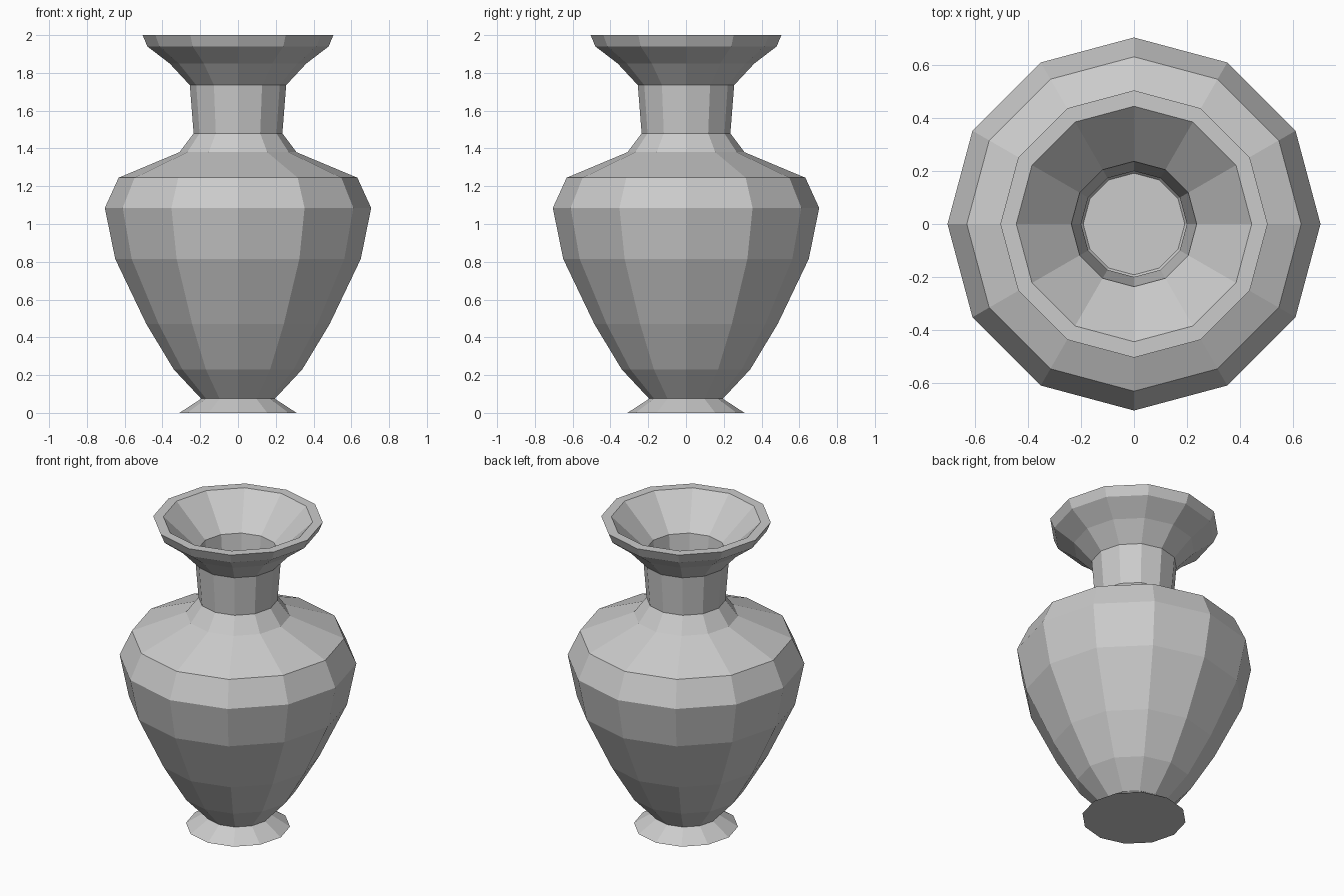
import bpy, bmesh, math

if "Cube" in bpy.data.objects:
    bpy.data.objects.remove(bpy.data.objects["Cube"])

SIDES = 12

# Profile (radius, height): outside going up, over the lip, then down inside
outer = [(0.31, 0), (0.195, 0.075), (0.34, 0.23), (0.485, 0.47), (0.65, 0.815),
         (0.705, 1.085), (0.632, 1.245), (0.31, 1.38), (0.235, 1.48),
         (0.255, 1.735), (0.362, 1.85), (0.48, 1.94), (0.505, 2.0)]
inner = [(0.445, 2.0), (0.237, 1.8), (0.2, 1.46), (0.28, 1.345), (0.59, 1.215),
         (0.66, 1.08), (0.61, 0.83), (0.45, 0.49), (0.3, 0.25), (0.192, 0.11)]


def lathe(name, profile):
    """Revolve a profile into a faceted solid, capped at both ends."""
    bm = bmesh.new()
    rings = []
    for r, z in profile:
        rings.append([bm.verts.new((r * math.cos(2 * math.pi * i / SIDES),
                                    r * math.sin(2 * math.pi * i / SIDES), z))
                      for i in range(SIDES)])
    for a, b in zip(rings, rings[1:]):
        for i in range(SIDES):
            j = (i + 1) % SIDES
            bm.faces.new((a[i], a[j], b[j], b[i]))
    bm.faces.new(rings[0][::-1])   # underside of the foot
    bm.faces.new(rings[-1])        # inside floor
    mesh = bpy.data.meshes.new(name)
    bm.to_mesh(mesh)
    bm.free()
    obj = bpy.data.objects.new(name, mesh)
    bpy.context.collection.objects.link(obj)
    return obj


# Hollow vase with foot, body, neck and flared rim
lathe("vase", outer + inner)
